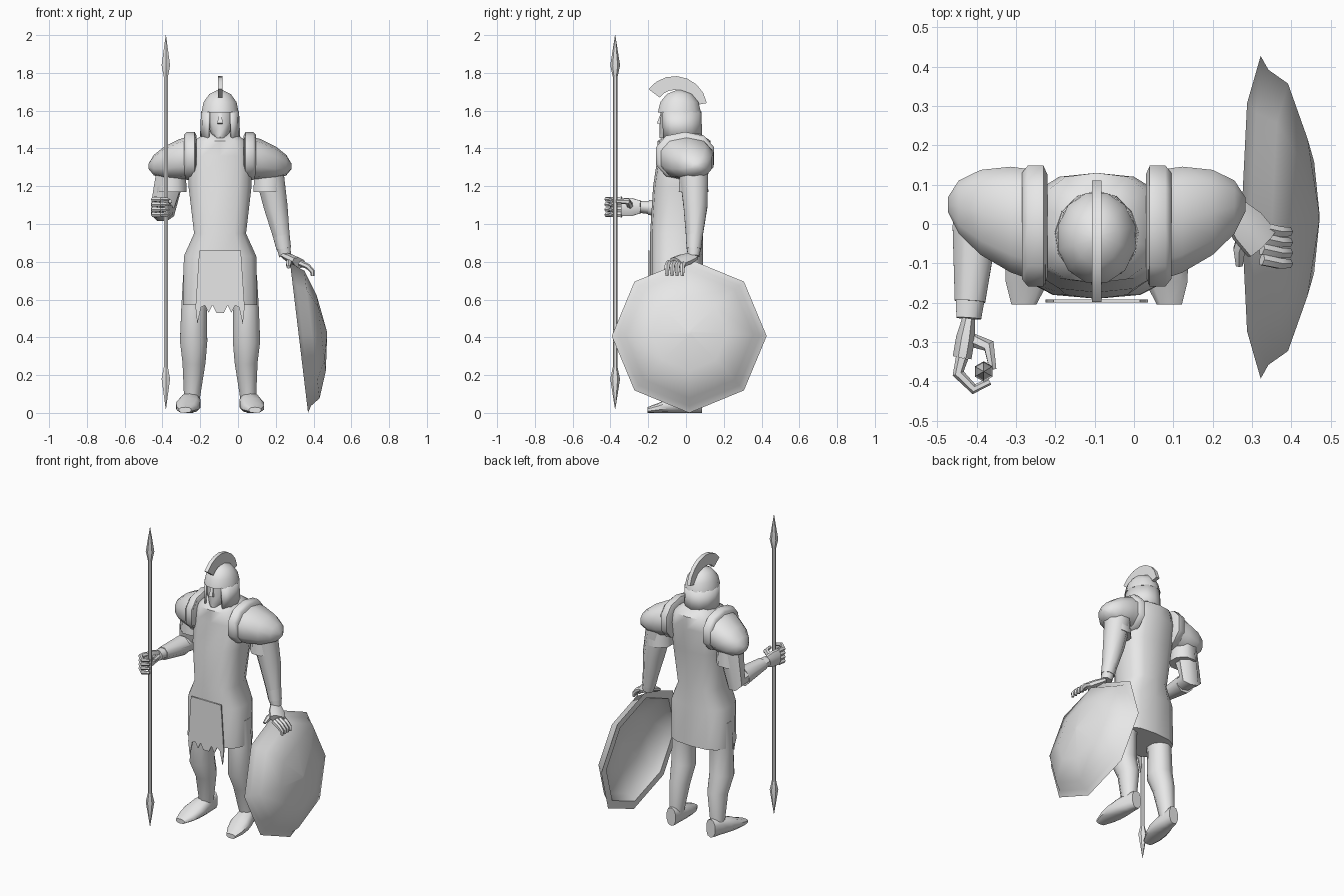
import bpy, bmesh
from math import sin, cos, pi, radians, copysign
from mathutils import Vector

if "Cube" in bpy.data.objects:
    bpy.data.objects.remove(bpy.data.objects["Cube"])

grey = bpy.data.materials.new("plain_grey")
grey.use_nodes = True
grey.diffuse_color = (.8, .8, .8, 1)
grey.node_tree.nodes["Principled BSDF"].inputs["Base Color"].default_value = grey.diffuse_color

X, Y, Z = Vector((1, 0, 0)), Vector((0, 1, 0)), Vector((0, 0, 1))
MIDDLE = X * -.095  # body centre line


def make(name, verts, faces, angle=50):
    mesh = bpy.data.meshes.new(name)
    bm = bmesh.new()
    corners = [bm.verts.new(v) for v in verts]
    for face in faces:
        bm.faces.new([corners[i] for i in face])
    bmesh.ops.recalc_face_normals(bm, faces=bm.faces)
    bm.to_mesh(mesh)
    bm.free()
    mesh.materials.append(grey)
    obj = bpy.data.objects.new(name, mesh)
    bpy.context.collection.objects.link(obj)
    bpy.ops.object.select_all(action='DESELECT')
    obj.select_set(True)
    bpy.context.view_layer.objects.active = obj
    bpy.ops.object.shade_smooth_by_angle(angle=radians(angle))
    return obj


def loft(name, rings, sides=10, box=1, phase=.5, arc=None):
    """Skin rings of (centre, u, v); box below one squares them; arc leaves them open."""
    start, end = arc or (0, 2 * pi)
    step = (end - start) / (sides - 1 if arc else sides)
    verts, faces = [], []
    for centre, u, v in rings:
        for i in range(sides):
            angle = start + (i + phase) * step
            across, along = [copysign(abs(k) ** box, k) for k in (cos(angle), sin(angle))]
            verts.append(centre + u * across + v * along)
    for row in range(0, len(verts) - sides, sides):
        for i in range(sides - 1 if arc else sides):
            j = (i + 1) % sides
            faces.append((row + i, row + j, row + sides + j, row + sides + i))
    if not arc:
        faces += [range(sides), range(len(verts) - sides, len(verts))]
    return make(name, verts, faces)


def stack(name, rows, **options):
    """Level rings on the body's centre line from rows of (z, width, depth, y)."""
    return loft(name, [(MIDDLE + Z * z + Y * y, X * width, Y * depth)
                       for z, width, depth, y in rows], **options)


def limb(name, points, radii, ref=X, flat=1, sides=8):
    """Tapering tube along a path, thinned by flat across ref."""
    points = [Vector(p) for p in points]
    rings = []
    for i, (point, radius) in enumerate(zip(points, radii)):
        tangent = (points[min(i + 1, len(points) - 1)] - points[max(i - 1, 0)]).normalized()
        u = (ref - tangent * ref.dot(tangent)).normalized()
        rings.append((point, u * radius, tangent.cross(u) * radius * flat))
    return loft(name, rings, sides=sides)


def plate(name, outline, offset):
    """Closed outline of vectors given a thickness."""
    count = len(outline)
    verts = [p - offset for p in outline] + [p + offset for p in outline]
    faces = [range(count), range(count, 2 * count)]
    for i in range(count):
        j = (i + 1) % count
        faces.append((i, j, count + j, count + i))
    return make(name, verts, faces, angle=30)


# Tunic with skirt: the chest leans back above the waist
rows = []
for z, width in ((.57, .2), (.83, .195), (.95, .14), (1.2, .17), (1.36, .17), (1.44, .14), (1.49, .07)):
    lean = min(max((z - 1.1) * 4, 0), 1)
    rows.append((z, width, min(.14, width), .04 * lean - .05))
stack("tunic", rows, sides=14, box=.7)

# Ragged front cloth: a hanging strip on each edge, with teeth between
half = [(.11, .86), (.13, .56), (.12, .47), (.1, .56)]
half += [(.08 - .02 * i, .53 if i % 2 else .57) for i in range(4)]
plate("front_cloth", [MIDDLE - X * d + Z * z - Y * .196 for d, z in half]
      + [MIDDLE + X * d + Z * z - Y * .196 for d, z in reversed(half)], Y * .004)

# Head
stack("neck", [(1.42, .07, .08, 0), (1.53, .06, .07, 0)])
stack("face", [(1.455, .025, .04, -.1), (1.48, .05, .07, -.07), (1.54, .077, .09, -.05),
               (1.62, .085, .08, -.05)])
limb("nose", [MIDDLE + Y * y + Z * z for y, z in ((-.12, 1.61), (-.14, 1.53))], (.006, .02), sides=4)

# Helmet: dome, open-faced guard and arched crest
dome = []
for i in range(4):
    t = i * .48
    dome.append((1.59 + .12 * sin(t), .102 * cos(t), .118 * cos(t), -.035))
stack("helmet_dome", dome, sides=12)
guard = stack("helmet_guard", [(1.45, .107, .115, -.03), (1.595, .101, .117, -.035)],
              sides=11, phase=0, arc=(radians(-52), radians(232)))
guard.modifiers.new("thickness", 'SOLIDIFY').thickness = .012
outer = [Y * cos(a) + Z * sin(a) for a in (radians(10 + 19 * i) for i in range(8))]
hub = MIDDLE + Y * -.06 + Z * 1.61
plate("helmet_crest", [hub + d * .173 for d in outer] + [hub + d * .1 for d in reversed(outer)], X * .012)

for side, name in ((-X, "right"), (X, "left")):
    # Leg from hip to ankle
    path = ((.115, -.04, .72), (.137, -.04, .55), (.14, -.04, .38), (.138, 0, .27), (.15, .02, .06))
    limb(name + "_leg", [MIDDLE + side * d + Y * y + Z * z for d, y, z in path],
         (.085, .072, .076, .064, .042), flat=1.1, sides=10)

    # Boot: widest at the ball, sloping down to the toe
    boot = []
    for i in range(6):
        t = i / 5
        height = max(.06 * cos(t * 1.4), .015)
        centre = MIDDLE + side * (.145 + .04 * t) + Y * (.085 - .29 * t) + Z * height
        boot.append((centre, X * (.033 + .033 * sin(pi * t ** 1.3)), Z * height))
    loft(name + "_boot", boot, box=.8)

    # Pauldron: half a squashed ball pointing sideways
    pauldron = []
    for i in range(5):
        t = i * .36
        k = sin(t)
        centre = MIDDLE + side * (.13 + .25 * k) + Y * (.06 * k - .01) + Z * (1.36 - .055 * k)
        pauldron.append((centre, Y * .15 * cos(t), Z * .115 * cos(t)))
    loft(name + "_pauldron", pauldron, box=.85)

    # Raised band where the pauldron meets the chest
    band = [(MIDDLE + side * d + Y * -.005 + Z * 1.36, Y * .16 * k, Z * .128 * k)
            for d, k in ((.125, .85), (.135, 1), (.175, 1), (.19, .88))]
    loft(name + "_shoulder_band", band, box=.85)

    # Flared sleeve
    sleeve = [MIDDLE + side * .255 + Y * .04 + Z * z for z in (1.34, 1.17)]
    limb(name + "_sleeve", sleeve, (.075, .085))


def arm(name, shoulder, elbow, wrist, cuff):
    limb(name + "_arm", (shoulder, elbow, wrist), (.085, .068, .034))
    limb(name + "_bracer", (elbow.lerp(wrist, cuff), elbow.lerp(wrist, .85)), (.062, .042))


def hand(name, wrist, knuckles, across, curl, thumb):
    """Flat palm, four curled fingers spread along across, and a thumb."""
    middle = wrist.lerp(knuckles, .5)
    limb(name + "_palm", (wrist, middle, knuckles), (.036, .052, .052), ref=across, flat=.5)
    for i in range(4):
        base = knuckles + across * (i - 1.5) * .027
        path = [base] + [base + Vector(bend) for bend in curl]
        limb(name + "_finger", path, (.016, .015, .013, .009), ref=across, sides=6)
    path = [middle] + [middle + Vector(bend) for bend in thumb]
    limb(name + "_thumb", path, (.02, .017, .01), sides=6)


# Lowered arm resting on the shield
wrist = Vector((.25, .04, .83))
arm("left", Vector((.16, .04, 1.3)), Vector((.2, .05, 1.09)), wrist, 0)
hand("left", wrist, Vector((.325, -.05, .795)), Y,
     [(.045, -.01, -.02), (.068, -.01, -.045), (.07, -.01, -.07)],
     [(-.02, -.06, -.02), (-.02, -.1, -.04)])

# Raised arm gripping the spear
wrist = Vector((-.42, -.24, 1.09))
arm("right", Vector((-.35, .04, 1.3)), Vector((-.4, .05, 1.07)), wrist, .2)
hand("right", wrist, Vector((-.437, -.34, 1.09)), Z,
     [(-.01, -.04, 0), (.03, -.08, 0), (.07, -.06, 0)],
     [(.06, -.02, .03), (.07, -.08, .03)])

# Spear pointed at both ends
spear = Vector((-.382, -.375, 0))
limb("spear_shaft", [spear + Z * .2, spear + Z * 1.8], (.012, .012), sides=6)
for name, tip, inward in (("spear_head", 2, -Z), ("spear_butt", .02, Z)):
    end = spear + Z * tip
    limb(name, [end + inward * d for d in (0, .16, .22)], (.001, .026, .013), sides=6)

# Domed octagonal shield leaning against the hand, hollow behind
normal = Vector((1, 0, .12)).normalized()
lean = normal.cross(Y)
centre = Vector((.322, .017, .407))
front = [(.41, 0), (.375, .02), (.34, .07), (.2, .12), (.01, .15)]
back = [(r * .95, max(h - .02, 0)) for r, h in front]
loft("shield", [(centre + normal * h, Y * r, lean * r) for r, h in reversed(back)]
     + [(centre + normal * h, Y * r, lean * r) for r, h in front], sides=8, phase=0)
